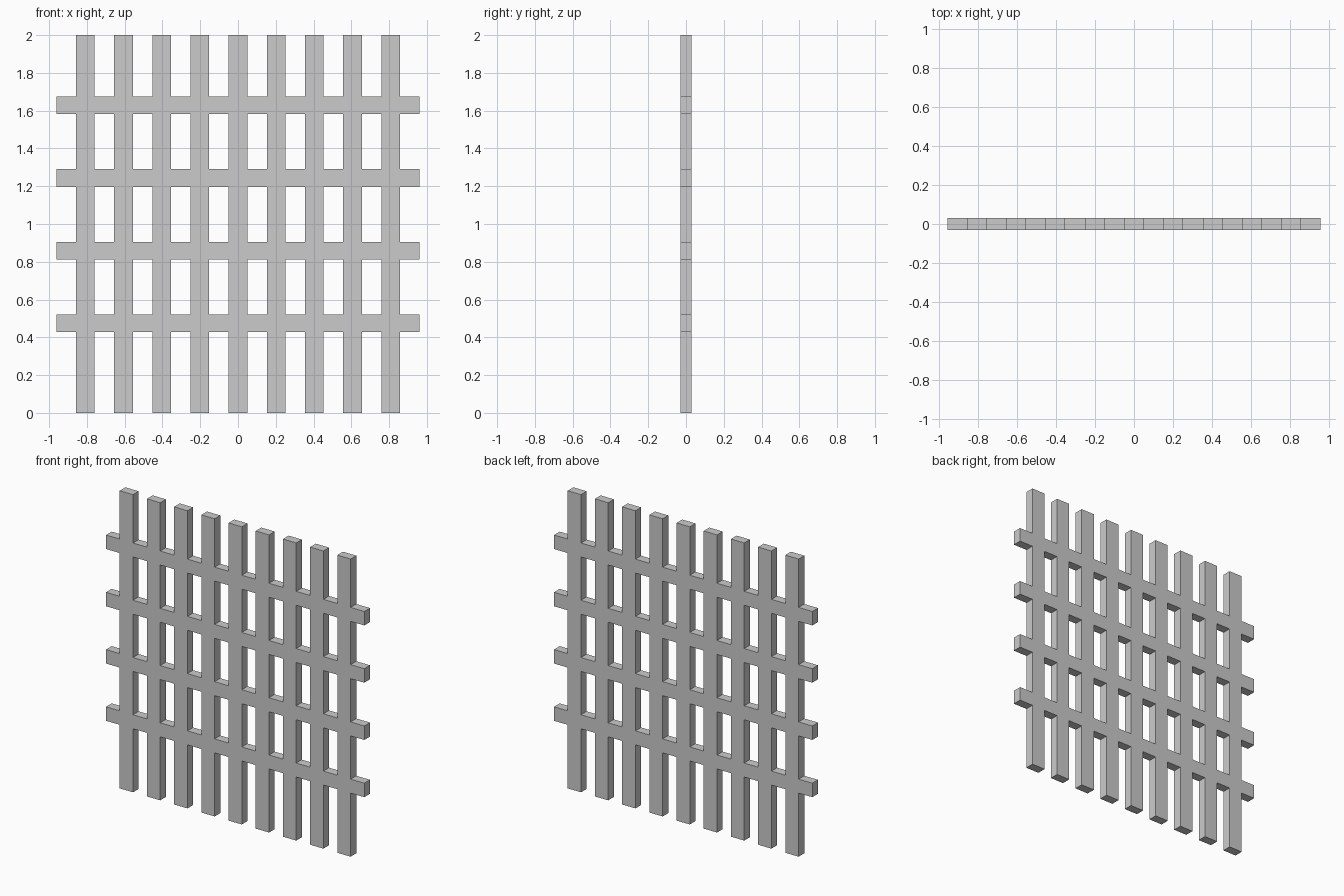
import bpy, bmesh

if "Cube" in bpy.data.objects:
    bpy.data.objects.remove(bpy.data.objects["Cube"])

BAR_W, RAIL_H, DEPTH = 0.099, 0.094, 0.06
HEIGHT, HALF_RAIL = 2.0, 0.96
bars = [(-4 + i) * 0.2022 for i in range(9)]
rails = [0.474 + i * 0.3847 for i in range(4)]


def spans(centres, width, start, end):
    """Split start..end into (low, high, is_solid) strips."""
    out, pos = [], start
    for c in centres:
        out += [(pos, c - width / 2, False), (c - width / 2, c + width / 2, True)]
        pos = c + width / 2
    return out + [(pos, end, False)]


# Front outline of the lattice: quads wherever a bar or a rail passes
bm = bmesh.new()
for x0, x1, in_bar in spans(bars, BAR_W, -HALF_RAIL, HALF_RAIL):
    for z0, z1, in_rail in spans(rails, RAIL_H, 0, HEIGHT):
        if in_bar or in_rail:
            bm.faces.new([bm.verts.new((x, -DEPTH / 2, z)) for x, z in
                          ((x0, z0), (x1, z0), (x1, z1), (x0, z1))])
bmesh.ops.remove_doubles(bm, verts=bm.verts, dist=1e-4)

# Thicken into one flush, watertight panel
front = bm.faces[:]
ret = bmesh.ops.extrude_face_region(bm, geom=front, use_keep_orig=True)
bmesh.ops.translate(bm, vec=(0, DEPTH, 0),
                    verts=[g for g in ret["geom"] if isinstance(g, bmesh.types.BMVert)])
bmesh.ops.recalc_face_normals(bm, faces=bm.faces)

mesh = bpy.data.meshes.new("lattice_panel")
bm.to_mesh(mesh)
bm.free()
bpy.context.collection.objects.link(bpy.data.objects.new("lattice_panel", mesh))
